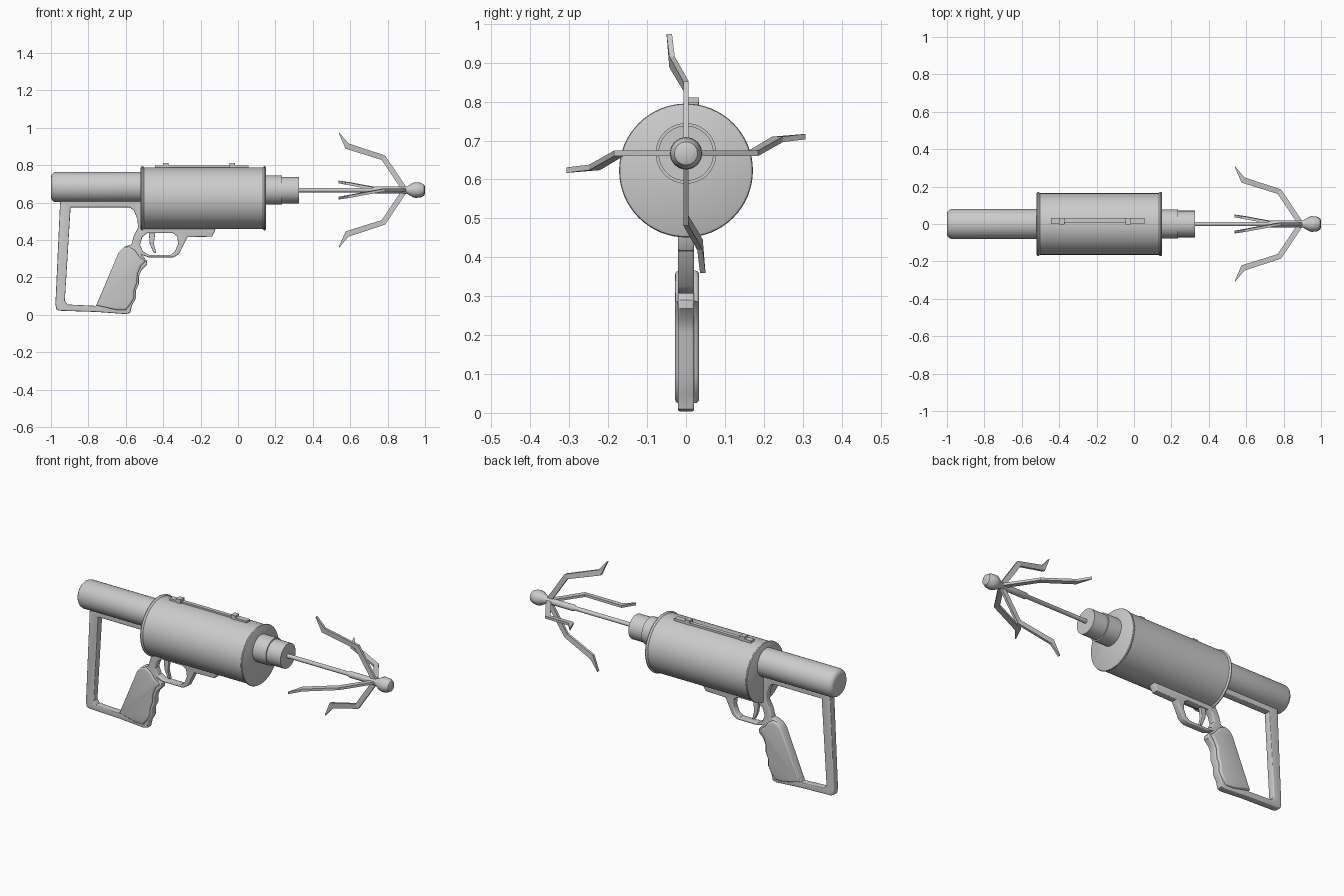
import bpy, bmesh, math
from mathutils import Vector, Matrix

if "Cube" in bpy.data.objects:
    bpy.data.objects.remove(bpy.data.objects["Cube"])

AXIS = 0.667  # height of the barrel and hook axis


def finish(name, bm, smooth=True):
    bmesh.ops.recalc_face_normals(bm, faces=bm.faces)
    me = bpy.data.meshes.new(name)
    bm.to_mesh(me)
    bm.free()
    return place(name, me, smooth)


def place(name, me, smooth=True):
    ob = bpy.data.objects.new(name, me)
    bpy.context.collection.objects.link(ob)
    if smooth:
        bpy.ops.object.select_all(action='DESELECT')
        ob.select_set(True)
        bpy.context.view_layer.objects.active = ob
        bpy.ops.object.shade_smooth_by_angle(angle=math.radians(35))
    return ob


def lathe(name, profile, z, sides=48):
    """Capped solid of revolution about the x direction, profile of (x, radius)."""
    bm = bmesh.new()
    rings = []
    for x, r in profile:
        rings.append([bm.verts.new((x, r * math.cos(a), z + r * math.sin(a)))
                      for a in (math.tau * i / sides for i in range(sides))])
    for a, b in zip(rings, rings[1:]):
        for i in range(sides):
            j = (i + 1) % sides
            bm.faces.new((a[i], a[j], b[j], b[i]))
    bm.faces.new(rings[0])
    bm.faces.new(rings[-1])
    return finish(name, bm)


def plate(name, outlines, half, bevel, y=0.0):
    """Filled (x, z) outlines, later ones are holes, thickened along y."""
    cu = bpy.data.curves.new(name, 'CURVE')
    cu.dimensions = '2D'
    cu.fill_mode = 'BOTH'
    cu.extrude = half - bevel
    cu.bevel_depth = bevel
    cu.bevel_resolution = 2
    cu.offset = -bevel
    for pts in outlines:
        sp = cu.splines.new('POLY')
        sp.points.add(len(pts) - 1)
        for p, (x, z) in zip(sp.points, pts):
            p.co = (x, z, 0, 1)
        sp.use_cyclic_u = True
    tmp = bpy.data.objects.new(name + "_curve", cu)
    bpy.context.collection.objects.link(tmp)
    me = bpy.data.meshes.new_from_object(
        tmp.evaluated_get(bpy.context.evaluated_depsgraph_get()))
    bpy.data.objects.remove(tmp)
    me.transform(Matrix.Translation((0, y, 0)) @ Matrix.Rotation(math.pi / 2, 4, 'X'))
    bm = bmesh.new()
    bm.from_mesh(me)
    bmesh.ops.remove_doubles(bm, verts=bm.verts, dist=0.0001)
    return finish(name, bm)


def box(name, x0, x1, y0, y1, z0, z1):
    bm = bmesh.new()
    bmesh.ops.create_cube(bm, size=1)
    for v in bm.verts:
        v.co = Vector(((x0 + x1) / 2 + v.co.x * (x1 - x0),
                       (y0 + y1) / 2 + v.co.y * (y1 - y0),
                       (z0 + z1) / 2 + v.co.z * (z1 - z0)))
    return finish(name, bm, False)


# Rear tube with rounded end
lathe("rear_tube", [(-1, 0.055), (-0.997, 0.066), (-0.988, 0.076), (-0.972, 0.081),
                    (-0.5, 0.081)], 0.683)

# Main drum with raised rims
lathe("drum", [(-0.52, 0.165), (-0.517, 0.17), (-0.512, 0.172), (-0.507, 0.17), (-0.503, 0.165),
               (0.133, 0.165), (0.137, 0.17), (0.142, 0.172), (0.147, 0.17), (0.15, 0.165)],
      0.623, 64)

# Stepped barrel
lathe("barrel", [(0.14, 0.078), (0.235, 0.078), (0.235, 0.071), (0.325, 0.071)], AXIS)

# Hook shaft, sleeve and head
lathe("hook_shaft", [(0.3, 0.012), (0.72, 0.012), (0.73, 0.018), (0.89, 0.018)], AXIS, 16)
lathe("hook_head", [(0.87, 0.018), (0.905, 0.02), (0.935, 0.038), (0.95, 0.042),
                    (0.975, 0.04), (0.995, 0.03), (1.0, 0.018)], AXIS, 16)

# Four bent prongs: (x, radius, sideways offset, half width)
path = [(0.89, 0.005, 0, 0.014), (0.777, 0.173, 0, 0.015),
        (0.583, 0.235, 0.036, 0.016), (0.54, 0.306, 0.043, 0.002)]
for k in range(4):
    bm = bmesh.new()
    rings = []
    for i, (x, r, s, w) in enumerate(path):
        a, b = path[max(i - 1, 0)], path[min(i + 1, 3)]
        n = Vector((a[1] - b[1], b[0] - a[0])).normalized() * w
        rings.append([bm.verts.new((x + u * n.x, -s + t * 0.007, r + u * n.y))
                      for u, t in ((-1, -1), (1, -1), (1, 1), (-1, 1))])
    for a, b in zip(rings, rings[1:]):
        for i in range(4):
            j = (i + 1) % 4
            bm.faces.new((a[i], a[j], b[j], b[i]))
    bm.faces.new(rings[0])
    bm.faces.new(rings[-1])
    bm.transform(Matrix.Translation((0, 0, AXIS)) @ Matrix.Rotation(k * math.pi / 2, 4, 'X'))
    finish(f"prong_{k + 1}", bm, False)

# Sight rail on top of the drum
box("top_rail", -0.38, -0.01, 0.008, 0.03, 0.76, 0.797)
for n, x0, x1 in (("rear", -0.445, -0.37), ("front", -0.02, 0.055)):
    box(n + "_rail_foot", x0, x1, 0.0, 0.032, 0.76, 0.799)
for n, x in (("rear", -0.387), ("front", -0.03)):
    box(n + "_rail_lug", x - 0.015, x + 0.015, -0.002, 0.033, 0.77, 0.811)

# Stock, grip core and trigger guard in one frame
frame = [(-0.95, 0.63), (-0.976, 0.06), (-0.972, 0.03), (-0.955, 0.022), (-0.75, 0.015),
         (-0.6, 0.004), (-0.577, 0.01), (-0.567, 0.05), (-0.545, 0.09), (-0.546, 0.13),
         (-0.53, 0.165), (-0.53, 0.205), (-0.515, 0.24), (-0.487, 0.268), (-0.487, 0.29),
         (-0.515, 0.32), (-0.475, 0.307), (-0.345, 0.307), (-0.315, 0.325), (-0.27, 0.415),
         (-0.14, 0.418), (-0.122, 0.45), (-0.12, 0.49), (-0.46, 0.5), (-0.49, 0.63)]
stock_hole = [(-0.895, 0.575), (-0.926, 0.075), (-0.912, 0.055), (-0.76, 0.048),
              (-0.635, 0.335), (-0.605, 0.365), (-0.57, 0.375), (-0.558, 0.42),
              (-0.535, 0.465), (-0.537, 0.51), (-0.558, 0.56), (-0.58, 0.575)]
guard_hole = [(-0.485, 0.437), (-0.512, 0.415), (-0.524, 0.375), (-0.508, 0.338),
              (-0.475, 0.321), (-0.36, 0.321), (-0.337, 0.338), (-0.32, 0.38),
              (-0.325, 0.42), (-0.35, 0.437)]
plate("frame", [frame, stock_hole, guard_hole], 0.021, 0.005)

# Trigger
plate("trigger", [[(-0.478, 0.455), (-0.44, 0.455), (-0.45, 0.38), (-0.437, 0.33),
                   (-0.452, 0.333), (-0.472, 0.38)]], 0.01, 0.002)

# Grip panels
plate("grip", [[(-0.757, 0.05), (-0.64, 0.33), (-0.615, 0.357), (-0.585, 0.366), (-0.55, 0.345),
                (-0.53, 0.315), (-0.494, 0.287), (-0.518, 0.262), (-0.537, 0.22),
                (-0.54, 0.17), (-0.555, 0.13), (-0.555, 0.09), (-0.575, 0.055),
                (-0.6, 0.025), (-0.65, 0.025)]], 0.031, 0.01, 0.003)
